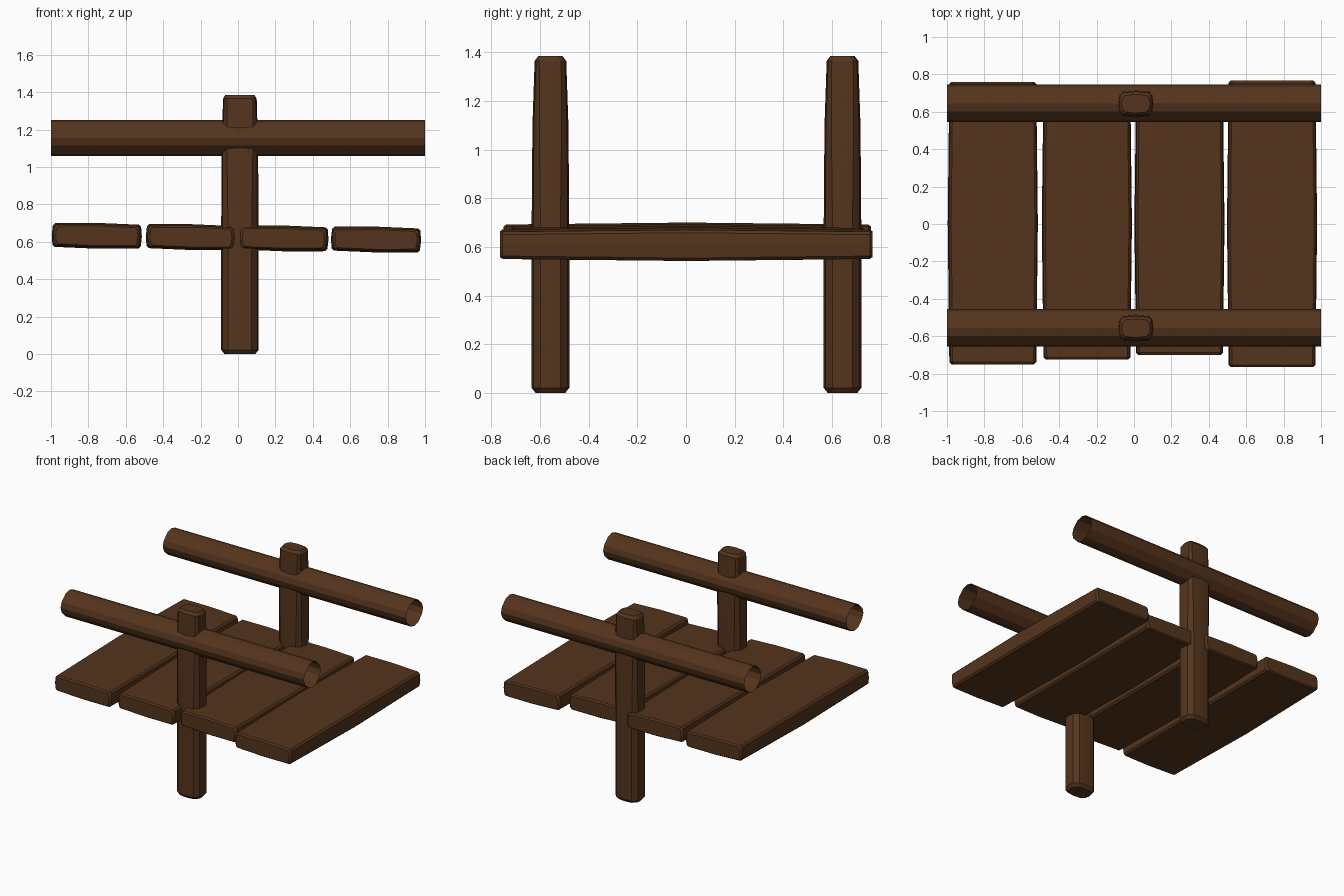
import bpy, bmesh
from math import radians
from mathutils import Vector, Matrix

if "Cube" in bpy.data.objects:
    bpy.data.objects.remove(bpy.data.objects["Cube"])

wood = bpy.data.materials.new("dark_wood")
wood.diffuse_color = (0.09, 0.035, 0.012, 1)
wood.use_nodes = True
wood.node_tree.nodes["Principled BSDF"].inputs["Base Color"].default_value = wood.diffuse_color


def section(w, h, c, b):
    """Chamfered rectangle whose sides bulge outward by b at the middle."""
    x, y = w / 2 - b, h / 2 - b
    return [(x, -y + c), (x + b, 0), (x, y - c), (x - c, y), (0, y + b), (-x + c, y),
            (-x, y - c), (-x - b, 0), (-x, -y + c), (-x + c, -y), (0, -y - b), (x - c, -y)]


def loft(name, stations, axis, location, caps=True, tilt=0):
    """Skin sections (position, width, height, chamfer, bulge) along an axis."""
    place = {"x": lambda u, v, t: (t, u, v),
             "y": lambda u, v, t: (u, t, v),
             "z": lambda u, v, t: (u, v, t)}[axis]
    bm = bmesh.new()
    rings = [[bm.verts.new(place(u, v, t)) for u, v in section(*s)]
             for t, *s in stations]
    n = len(rings[0])
    for r0, r1 in zip(rings, rings[1:]):
        for i in range(n):
            j = (i + 1) % n
            bm.faces.new((r0[i], r0[j], r1[j], r1[i]))
    if caps:
        bm.faces.new(rings[0][::-1])
        bm.faces.new(rings[-1])
    if axis == "y":
        bmesh.ops.reverse_faces(bm, faces=bm.faces[:])
    bm.transform(Matrix.Translation(Vector(location)) @ Matrix.Rotation(radians(tilt), 4, "Y"))
    me = bpy.data.meshes.new(name)
    bm.to_mesh(me)
    bm.free()
    me.materials.append(wood)
    ob = bpy.data.objects.new(name, me)
    bpy.context.collection.objects.link(ob)
    bpy.ops.object.select_all(action="DESELECT")
    ob.select_set(True)
    bpy.context.view_layer.objects.active = ob
    bpy.ops.object.shade_smooth_by_angle(angle=radians(25))
    return ob


# Deck planks, swelling slightly at mid-length
planks = [(-0.755, 0.632, -0.75, 0.76), (-0.252, 0.625, -0.725, 0.73),
          (0.243, 0.618, -0.70, 0.70), (0.738, 0.612, -0.765, 0.767)]
for k, (x, z, y0, y1) in enumerate(planks):
    loft(f"plank_{k + 1}", [
        (y0, 0.44, 0.105, 0.012, 0.005),
        (y0 + 0.012, 0.465, 0.122, 0.012, 0.005),
        ((y0 + y1) / 2, 0.482, 0.138, 0.012, 0.005),
        (y1 - 0.012, 0.465, 0.122, 0.012, 0.005),
        (y1, 0.44, 0.105, 0.012, 0.005)], "y", (x, 0, z), tilt=1.2)

# Posts and hollow, open-ended rails, front and back
for side, post_y, rail_y in (("front", -0.557, -0.555), ("back", 0.643, 0.645)):
    loft(f"{side}_post", [
        (0, 0.165, 0.12, 0.025, 0.006),
        (0.022, 0.2, 0.155, 0.03, 0.007),
        (0.66, 0.2, 0.155, 0.03, 0.007),
        (1.1, 0.195, 0.148, 0.022, 0.006),
        (1.365, 0.18, 0.13, 0.015, 0.006),
        (1.385, 0.155, 0.10, 0.015, 0.006)], "z", (0.01, post_y, 0))
    loft(f"{side}_rail", [
        (-1, 0.2, 0.192, 0.045, 0.012),
        (1, 0.2, 0.192, 0.045, 0.012)], "x", (0, rail_y, 1.154), caps=False)
